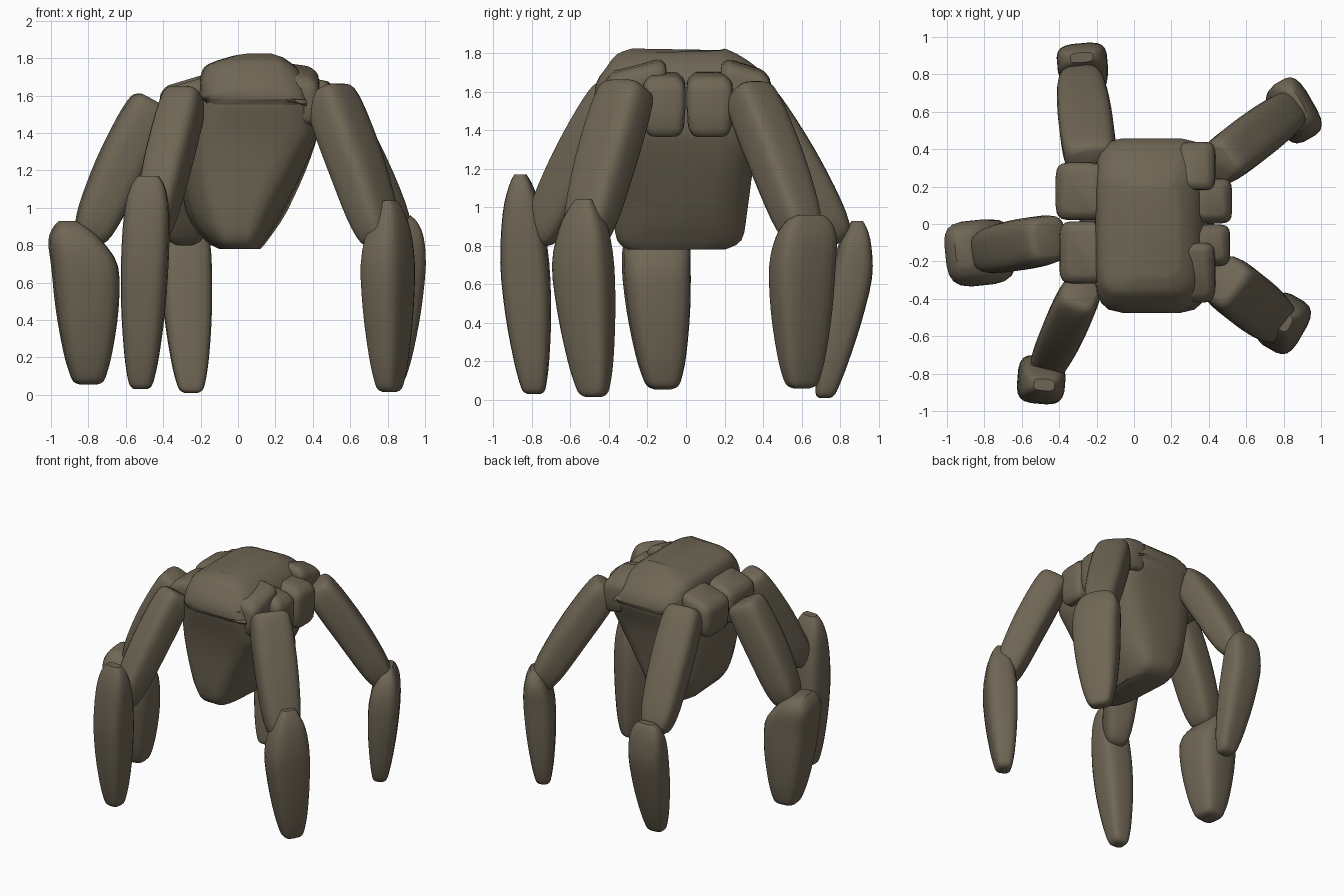
import bpy, bmesh, math
from mathutils import Vector

if "Cube" in bpy.data.objects:
    bpy.data.objects.remove(bpy.data.objects["Cube"])

stone = bpy.data.materials.new("dark olive stone")
stone.diffuse_color = (0.158, 0.133, 0.090, 1)
stone.use_nodes = True
stone.node_tree.nodes["Principled BSDF"].inputs["Base Color"].default_value = stone.diffuse_color
SIDES = 20


def smooth_rings(rings, steps=3):
    """Catmull-Rom resampling of ring rows."""
    out = []
    for i in range(len(rings) - 1):
        a, b, c, d = (rings[max(0, min(len(rings) - 1, i + k))] for k in (-1, 0, 1, 2))
        for s in range(steps):
            t = s / steps
            out.append([0.5 * (2 * q + (r - p) * t + (2 * p - 5 * q + 4 * r - w) * t * t
                               + (3 * q - p - 3 * r + w) * t ** 3)
                        for p, q, r, w in zip(a, b, c, d)])
    out.append(list(rings[-1]))
    return out


def loft(name, rings, yaw=0.0, power=0.6, upright=False, steps=3):
    """Skin rows of (x, y, z, half width along yaw, half width across yaw)."""
    rows = smooth_rings(rings, steps)
    pts = [Vector(r[:3]) for r in rows]
    side = Vector((-math.sin(yaw), math.cos(yaw), 0))
    bm = bmesh.new()
    loops = []
    for i, r in enumerate(rows):
        axis = Vector((0, 0, -1))
        if not upright:
            axis = (pts[min(i + 1, len(pts) - 1)] - pts[max(i - 1, 0)]).normalized()
        out = side.cross(axis).normalized()
        if out.dot(Vector((math.cos(yaw), math.sin(yaw), 0))) < 0:
            out = -out
        loop = []
        for k in range(SIDES):
            a = 2 * math.pi * (k + 0.5) / SIDES
            c, s = math.cos(a), math.sin(a)
            u = math.copysign(abs(c) ** power, c) * r[3]
            v = math.copysign(abs(s) ** power, s) * r[4]
            loop.append(bm.verts.new(pts[i] + out * u + side * v))
        loops.append(loop)
    for a, b in zip(loops, loops[1:]):
        for k in range(SIDES):
            n = (k + 1) % SIDES
            bm.faces.new((a[k], a[n], b[n], b[k]))
    bm.faces.new(loops[0])
    bm.faces.new(loops[-1])
    bmesh.ops.recalc_face_normals(bm, faces=bm.faces)
    me = bpy.data.meshes.new(name)
    bm.to_mesh(me)
    bm.free()
    me.materials.append(stone)
    ob = bpy.data.objects.new(name, me)
    bpy.context.collection.objects.link(ob)
    bpy.ops.object.select_all(action='DESELECT')
    ob.select_set(True)
    bpy.context.view_layer.objects.active = ob
    bpy.ops.object.shade_smooth_by_angle(angle=math.radians(35))
    return ob


def box_rows(rows):
    """Turn (z, x0, x1, y0, y1) extents into ring rows."""
    return [((a + b) / 2, (c + d) / 2, z, (b - a) / 2, (d - c) / 2) for z, a, b, c, d in rows]


def pad(name, x0, x1, y0, y1, z0, z1, slope=0.0, pitch=0.0):
    """Rounded armour block, its top falling along x by slope and along y by pitch."""
    rows = []
    for t, g in ((0, 0.04), (0.15, 0.008), (0.75, 0), (0.92, 0.015), (1, 0.045)):
        rows.append((z0 + (z1 - z0) * t, x0 + g, x1 - g, y0 + g, y1 - g))
    ob = loft(name, box_rows(rows), power=0.4, upright=True, steps=2)
    for v in ob.data.vertices:
        v.co.z -= slope * (v.co.x - (x0 + x1) / 2) + pitch * (v.co.y - (y0 + y1) / 2)


# Body: tapered hanging block, narrower towards its front and back when low
body = loft("body", box_rows([
    (0.78, -0.10, 0.12, -0.30, 0.20), (0.83, -0.19, 0.17, -0.36, 0.29),
    (0.98, -0.30, 0.28, -0.38, 0.32), (1.20, -0.31, 0.38, -0.39, 0.35),
    (1.40, -0.27, 0.43, -0.42, 0.39), (1.56, -0.22, 0.41, -0.465, 0.45),
    (1.64, -0.20, 0.39, -0.465, 0.44)]), power=0.4, upright=True)
for v in body.data.vertices:
    low = max(0, min(1, (1.4 - v.co.z) / 0.4))
    end = max(0, (-0.08 - v.co.y) / 0.3, 0.7 * (v.co.y - 0.08) / 0.27)
    v.co.x *= 1 - 0.42 * low * min(1, end)

# Domed shell, falling towards the right side
shell = loft("top_shell", box_rows([
    (1.52, -0.19, 0.38, -0.44, 0.42), (1.58, -0.21, 0.40, -0.475, 0.46),
    (1.67, -0.21, 0.39, -0.465, 0.44), (1.75, -0.20, 0.36, -0.41, 0.36),
    (1.80, -0.16, 0.31, -0.36, 0.27), (1.825, -0.02, 0.24, -0.28, 0.20)]),
    power=0.36, upright=True)
for v in shell.data.vertices:
    if v.co.z > 1.6:
        v.co.z -= 0.35 * max(0, v.co.x - 0.18) + 0.15 * max(0, 0.05 - v.co.x)

# Shoulder blocks around the shell
pad("right_block_back", 0.30, 0.525, 0.002, 0.245, 1.38, 1.69, 0.2)
pad("right_block_front", 0.30, 0.515, -0.225, -0.002, 1.38, 1.69, 0.2)
pad("corner_block_back", 0.24, 0.435, 0.18, 0.44, 1.48, 1.735, 0.15, 0.3)
pad("corner_block_front", 0.23, 0.435, -0.42, -0.10, 1.48, 1.735, 0.15, -0.25)
pad("left_block_back", -0.42, -0.16, 0.02, 0.33, 1.42, 1.68, -0.3)
pad("left_block_front", -0.40, -0.16, -0.32, 0.015, 1.40, 1.67, -0.3)


def thigh(name, hip, knee, yaw, wide, deep):
    """Upper limb bowing slightly outwards from hip to knee."""
    h, k = Vector(hip), Vector(knee)
    bow = Vector((math.cos(yaw), math.sin(yaw), 0.7)) * 0.012
    rows = []
    for t, g in ((0, 0.65), (0.04, 0.9), (0.2, 1.0), (0.5, 1.0), (0.8, 0.9), (0.95, 0.7), (1, 0.4)):
        p = h.lerp(k, t) + bow * math.sin(math.pi * t)
        rows.append((*p, deep * g, wide * g))
    loft(name, rows, yaw, 0.56)


def shin(name, top, mid, foot, yaw, wide, deep, blunt):
    """Lower limb: sloping knee, thick middle, narrow blunt foot."""
    a, m, f = Vector(top), Vector(mid), Vector(foot)
    rows = []
    for t, gd, gw in ((0, 0.25, 0.45 * blunt), (0.05, 0.5, 0.75 * blunt),
                      (0.16, 0.8, 0.96 * (blunt + 1) / 2), (0.36, 1.0, 1.0),
                      (0.6, 0.94, 0.92), (0.82, 0.74, 0.74), (0.94, 0.56, 0.57),
                      (0.985, 0.44, 0.44), (1, 0.25, 0.25)):
        p = a.lerp(m, t / 0.4) if t < 0.4 else m.lerp(f, (t - 0.4) / 0.6)
        rows.append((*p, deep * gd, wide * gw))
    loft(name, rows, yaw, 0.58, upright=True)


# Five legs: name, thigh yaw, shin yaw, hip, knee, thigh size,
# shin top, middle, foot, shin size and knee bluntness
LEGS = [
    ("back_left", 97, 95, (-0.23, 0.33, 1.61), (-0.29, 0.80, 0.82), (0.145, 0.115),
     (-0.28, 0.89, 0.93), (-0.275, 0.855, 0.60), (-0.25, 0.72, 0.01), (0.135, 0.105, 1)),
    ("back_right", 38, 30, (0.45, 0.32, 1.61), (0.85, 0.62, 0.82), (0.13, 0.12),
     (0.87, 0.64, 0.96), (0.855, 0.60, 0.66), (0.82, 0.60, 0.06), (0.17, 0.11, 1)),
    ("front_right", -38, -30, (0.48, -0.30, 1.63), (0.77, -0.53, 0.80), (0.15, 0.12),
     (0.81, -0.53, 1.04), (0.80, -0.535, 0.66), (0.81, -0.48, 0.015), (0.155, 0.115, 0.65)),
    ("front_left", -112, -95, (-0.28, -0.36, 1.61), (-0.47, -0.77, 0.82), (0.115, 0.12),
     (-0.48, -0.86, 1.17), (-0.50, -0.835, 0.66), (-0.52, -0.79, 0.03), (0.125, 0.125, 1)),
    ("left", 188, 186, (-0.45, -0.08, 1.57), (-0.80, -0.15, 0.82), (0.135, 0.13),
     (-0.91, -0.15, 0.93), (-0.81, -0.155, 0.66), (-0.80, -0.12, 0.055), (0.175, 0.175, 1)),
]
for name, yaw, yaw2, hip, knee, up, top, mid, foot, low in LEGS:
    thigh(name + "_thigh", hip, knee, math.radians(yaw), *up)
    shin(name + "_shin", top, mid, foot, math.radians(yaw2), *low)
